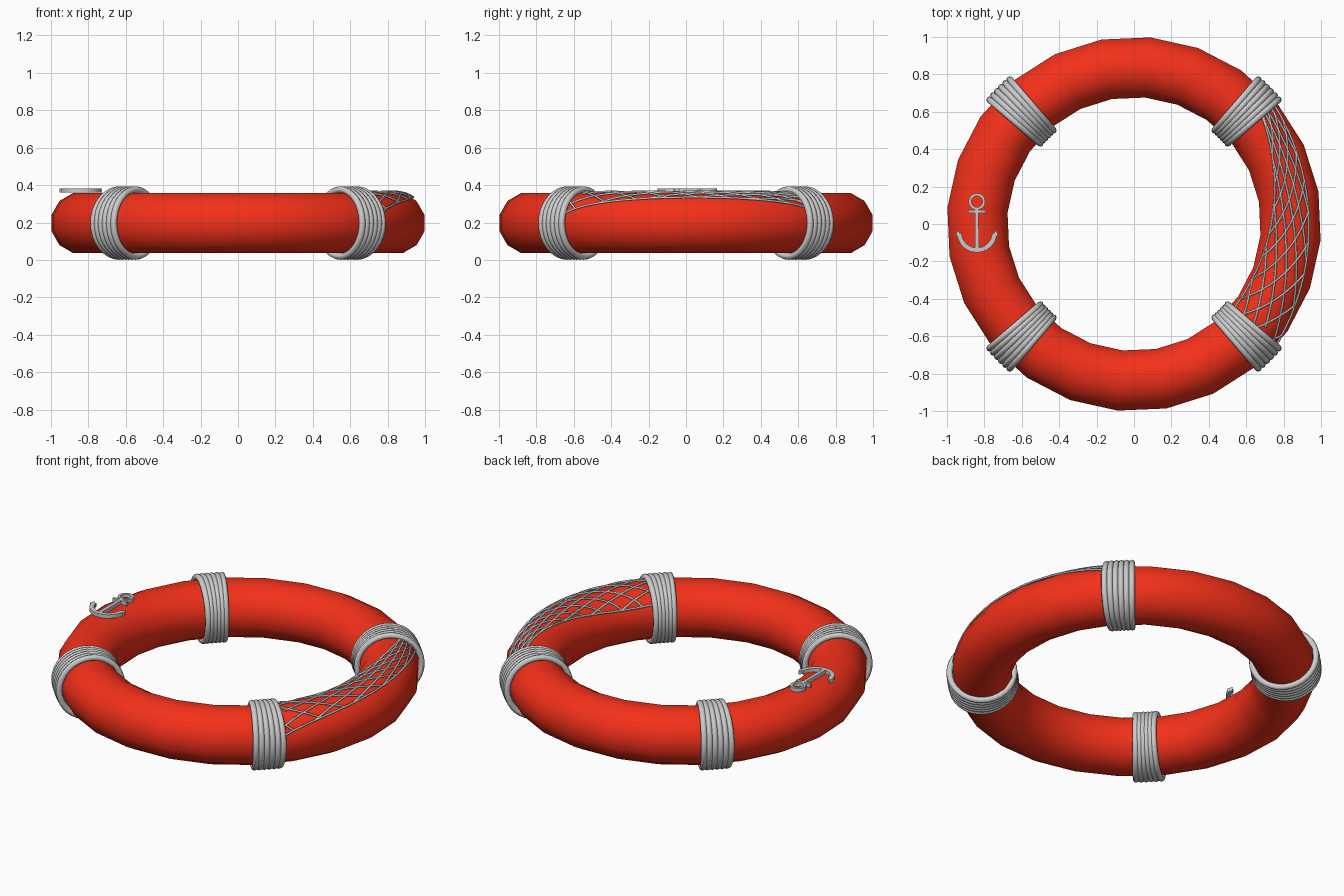
import bpy, bmesh, math
from math import sin, cos, pi, radians
from mathutils import Vector

if "Cube" in bpy.data.objects:
    bpy.data.objects.remove(bpy.data.objects["Cube"])

R, T, ZC = 0.84, 0.167, 0.197      # ring radius, tube radius, centre height


def make_object(name, verts, faces, smooth=True):
    me = bpy.data.meshes.new(name)
    me.from_pydata(verts, [], faces)
    bm = bmesh.new()
    bm.from_mesh(me)
    bmesh.ops.recalc_face_normals(bm, faces=bm.faces)
    bm.to_mesh(me)
    bm.free()
    for p in me.polygons:
        p.use_smooth = smooth
    ob = bpy.data.objects.new(name, me)
    bpy.context.collection.objects.link(ob)
    return ob


def torus_data(major, minor, n, m, off_n=0.0, off_m=0.0):
    verts, faces = [], []
    for i in range(n):
        a = off_n + 2 * pi * i / n
        for j in range(m):
            b = off_m + 2 * pi * j / m
            r = major + minor * cos(b)
            verts.append(Vector((r * cos(a), r * sin(a), minor * sin(b))))
            k, l = (i + 1) % n, (j + 1) % m
            faces.append((i * m + j, k * m + j, k * m + l, i * m + l))
    return verts, faces


# Float ring
v, f = torus_data(R, T, 24, 12, radians(10), radians(15))
ring = make_object("float_ring", [p + Vector((0, 0, ZC)) for p in v], f)
red = bpy.data.materials.new("red")
red.diffuse_color = (0.9, 0.03, 0.01, 1)
red.use_nodes = True
red.node_tree.nodes["Principled BSDF"].inputs["Base Color"].default_value = red.diffuse_color
ring.data.materials.append(red)

# Rope bands: six coils side by side, fanned around the ring
COILS, STEP = 6, 0.03
cv, cf = torus_data(0.179, 0.0175, 32, 8)
for q in range(4):
    verts, faces = [], []
    for c in range(COILS):
        a = radians(45 + 90 * q) + (c - (COILS - 1) / 2) * STEP
        base = len(verts)
        for p in cv:
            r = R + p.x
            verts.append((r * cos(a) - p.z * sin(a), r * sin(a) + p.z * cos(a), ZC + p.y))
        faces += [tuple(base + i for i in face) for face in cf]
    make_object("rope_band_%d" % (q + 1), verts, faces)


# Net: two crossing sets of threads laid over the tube
def mix(a, b, c, s):               # quadratic through s = 0, 0.5, 1
    return a * (1 - s) * (1 - 2 * s) + 4 * b * s * (1 - s) + c * s * (2 * s - 1)


def net_point(s, t):
    a = radians(-41 + 82 * s)
    r_in, r_out = mix(0.70, 0.735, 0.90, s), mix(1.0, 0.935, 0.985, s)
    r = r_in + (r_out - r_in) * t
    ang = math.acos(max(-1, min(1, (r - R) / T)))
    rr = T + 0.001
    return (R + rr * cos(ang)) * cos(a), (R + rr * cos(ang)) * sin(a), ZC + rr * sin(ang)


threads = [[(i / 24, t) for i in range(25)] for t in (0.0, 1.0)]
for start, span in [(-0.65 + 0.2 * i, 0.85) for i in range(8)] + \
                   [(0.05 + 0.125 * i, -0.35) for i in range(11)]:
    pts = [(start + span * k / 24, 1 - k / 24) for k in range(25)]
    threads.append([p for p in pts if 0 <= p[0] <= 1])

cu = bpy.data.curves.new("net", "CURVE")
cu.dimensions = "3D"
cu.bevel_depth = 0.006
cu.bevel_resolution = 1
for th in threads:
    if len(th) < 2:
        continue
    sp = cu.splines.new("POLY")
    sp.points.add(len(th) - 1)
    for pt, (s, t) in zip(sp.points, th):
        pt.co = (*net_point(s, t), 1)
net = bpy.data.objects.new("net", cu)
bpy.context.collection.objects.link(net)
bpy.context.view_layer.objects.active = net
net.select_set(True)
bpy.ops.object.convert(target="MESH")

# Anchor: flat plates resting on top of the ring
AX, Z0, Z1 = -0.84, 0.361, 0.383
averts, afaces = [], []


def plate(pts):
    n, b = len(pts), len(averts)
    for z in (Z0, Z1):
        averts.extend((AX + x, y, z) for x, y in pts)
    afaces.append(tuple(b + i for i in reversed(range(n))))
    afaces.append(tuple(b + n + i for i in range(n)))
    afaces.extend((b + i, b + (i + 1) % n, b + n + (i + 1) % n, b + n + i) for i in range(n))


def arc_plates(cy, r0, r1, a0, a1, n):
    for i in range(n):
        a, c = (radians(a0 + (a1 - a0) * k / n) for k in (i, i + 1))
        plate([(r * cos(t), cy + r * sin(t)) for r, t in ((r0, a), (r1, a), (r1, c), (r0, c))])


arc_plates(0.12, 0.030, 0.045, 0, 360, 20)                                  # eye
arc_plates(-0.045, 0.082, 0.107, 182, 358, 18)                              # arms
plate([(-0.011, -0.14), (0.011, -0.14), (0.009, 0.08), (-0.009, 0.08)])     # shank
plate([(-0.048, 0.058), (0.048, 0.058), (0.048, 0.074), (-0.048, 0.074)])   # stock
for m in (-1, 1):                                                           # flukes
    plate([(m * 0.074, -0.068), (m * 0.114, -0.062), (m * 0.104, -0.032)])
make_object("anchor", averts, afaces, smooth=False)
